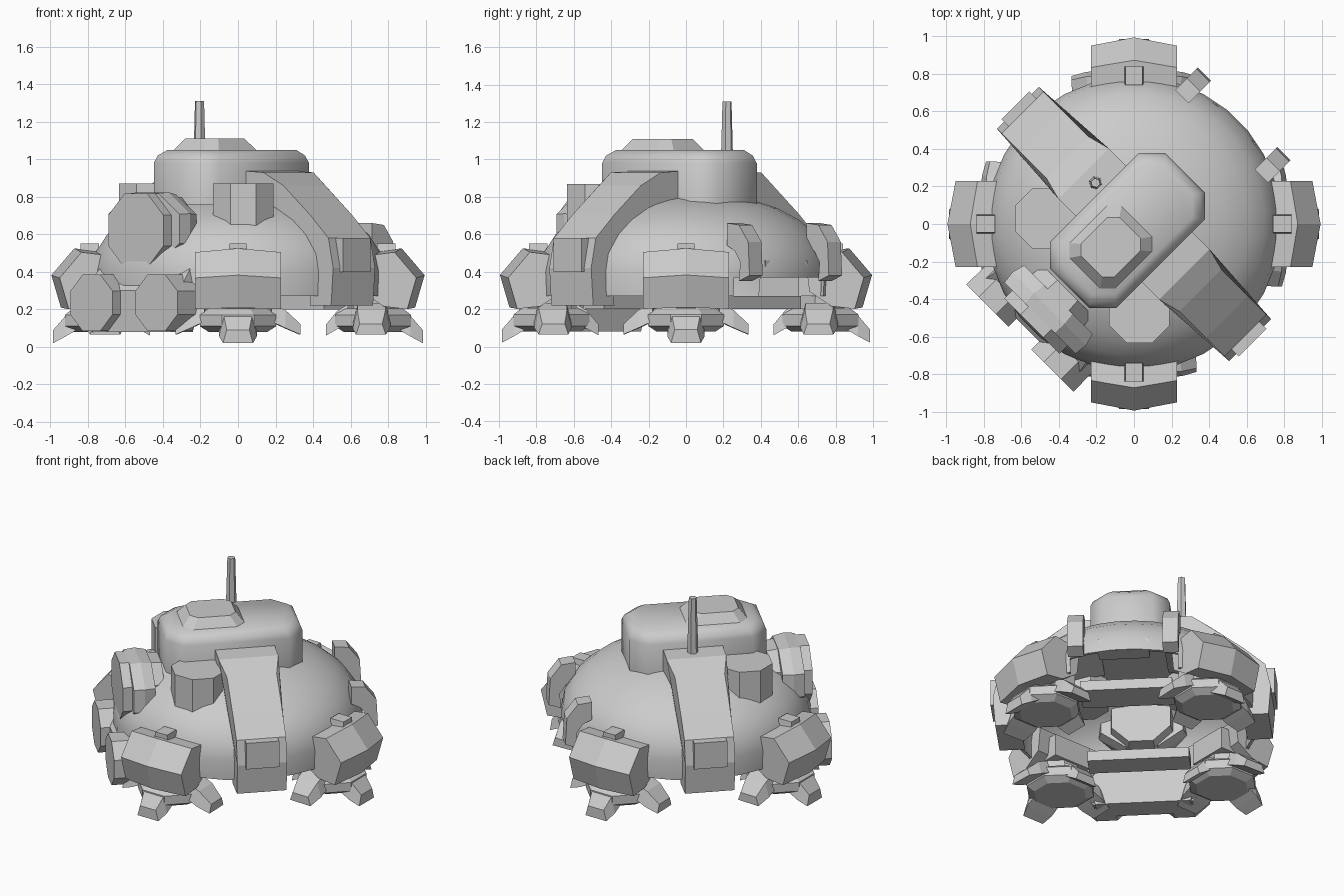
import bpy, bmesh, math
from math import sin, cos, pi, radians
from mathutils import Matrix, Vector

cube = bpy.data.objects.get("Cube")
if cube:
    bpy.data.objects.remove(cube)

grey = bpy.data.materials.new("hull_grey")
grey.use_nodes = True
grey.diffuse_color = (0.6, 0.6, 0.6, 1)
grey.node_tree.nodes["Principled BSDF"].inputs["Base Color"].default_value = (0.6, 0.6, 0.6, 1)

# The hull is turned so that its guns point along a diagonal
HULL = Matrix.Rotation(radians(-45), 4, 'Z')


def loft(name, rings, matrix=HULL, smooth=0):
    """Skin a list of closed rings and cap both ends."""
    bm = bmesh.new()
    rows = [[bm.verts.new(p) for p in ring] for ring in rings]
    n = len(rows[0])
    for a, b in zip(rows, rows[1:]):
        for i in range(n):
            j = (i + 1) % n
            bm.faces.new((a[i], a[j], b[j], b[i]))
    bm.faces.new(rows[0])
    bm.faces.new(rows[-1])
    bmesh.ops.recalc_face_normals(bm, faces=bm.faces)
    bm.transform(matrix)
    mesh = bpy.data.meshes.new(name)
    bm.to_mesh(mesh)
    bm.free()
    mesh.materials.append(grey)
    obj = bpy.data.objects.new(name, mesh)
    bpy.context.collection.objects.link(obj)
    if smooth:
        bpy.ops.object.select_all(action='DESELECT')
        obj.select_set(True)
        bpy.context.view_layer.objects.active = obj
        bpy.ops.object.shade_smooth_by_angle(angle=radians(smooth))
    return obj


def box(name, x, y, z, matrix=HULL):
    rect = [(x[0], y[0]), (x[1], y[0]), (x[1], y[1]), (x[0], y[1])]
    return loft(name, [[(a, b, h) for a, b in rect] for h in z], matrix)


def disc(r, h, sides=8, cx=0, cy=0):
    """Horizontal regular ring at height h."""
    return [(cx + r * cos((k + .5) * 2 * pi / sides),
             cy + r * sin((k + .5) * 2 * pi / sides), h) for k in range(sides)]


def barrel(name, cx, cz, steps, sides=8, squash=1.0):
    """Cylinder along y from (radius, y) steps."""
    loft(name, [[(cx + x, y, cz + z * squash) for x, z, _ in disc(r, 0, sides)]
                for r, y in steps])


def capsule(w, y0, y1, cut, h):
    """Rectangle with clipped corners."""
    return [(-w + cut, y0, h), (w - cut, y0, h), (w, y0 + cut, h), (w, y1 - cut, h),
            (w - cut, y1, h), (-w + cut, y1, h), (-w, y1 - cut, h), (-w, y0 + cut, h)]


# Dome hull: a thin shell, open underneath
dome_curve = [(.1, .83), (.35, .785), (.49, .74), (.61, .675), (.7, .6), (.765, .5),
              (.785, .4), (.78, .27)]
inner = [disc(r - .02, max(z - .02, .27), 32) for r, z in dome_curve]
outer = [disc(r, z, 32) for r, z in reversed(dome_curve)]
dome = loft("dome_hull", inner + outer, smooth=40)

# Rear doorway cut into the dome
cutter = box("doorway_cutter", (-.34, .34), (.45, 1), (.1, .37))
cutter.hide_render = True
cutter.hide_viewport = True
door = dome.modifiers.new("doorway", 'BOOLEAN')
door.object = cutter
door.solver = 'EXACT'

# Floor plates under the hull and the door housing
box("rear_floor_plate", (-.29, .29), (.36, .58), (.2, .27))
box("front_floor_plate", (-.32, .32), (-.46, -.3), (.2, .27))
box("door_housing", (-.16, .16), (.66, .76), (.37, .46))

# Turret and hatch
loft("turret", [capsule(.25, -.485, .385, .1, .76), capsule(.25, -.485, .385, .1, .98),
                capsule(.235, -.47, .37, .1, 1.02), capsule(.195, -.425, .335, .09, 1.05)],
     smooth=50)
loft("turret_hatch", [capsule(.17, -.37, .02, .055, 1.0), capsule(.17, -.37, .02, .055, 1.05),
                      capsule(.125, -.32, -.03, .045, 1.11)], smooth=30)

# Side bands running from the turret to the skirt, with a plate on each
band = [(.2, .94), (.38, .93), (.5, .86), (.7, .705), (.84, .58), (.875, .42), (.86, .22),
        (.7, .22), (.72, .4), (.63, .55), (.4, .7), (.2, .75)]
for s, side in ((1, "left"), (-1, "right")):
    loft(f"{side}_band", [[(s * x, y * (1.2 if x < .4 else 1), z) for x, z in band]
                          for y in (-.158, .158)])
    box(f"{side}_band_plate", sorted((s * .79, s * .895)), (-.105, .105), (.4, .58))

# Upper gun with collar
barrel("upper_gun_collar", 0, .63, [(.28, -.57), (.3, -.64), (.29, -.71)], squash=.7)
barrel("upper_gun", 0, .62, [(.2, -.5), (.225, -.66), (.225, -.77)], squash=.95)

# Lower gun pair in its housing
loft("lower_gun_housing", [[(x, -.8 if z < .35 else -.7, z), (-x, -.8 if z < .35 else -.7, z),
                            (-x, -.64, z), (x, -.64, z)]
                           for x, z in ((.3, .08), (.36, .3), (.34, .42))])
for s, side in ((1, "left"), (-1, "right")):
    barrel(f"{side}_lower_gun", s * .245, .235, [(.17, -.66), (.172, -.86)], squash=.95)

# Rear brackets curving over the back of the dome
hook = [(.66, .66), (.75, .65), (.82, .56), (.83, .38),
        (.75, .35), (.76, .45), (.72, .51), (.66, .54)]
for s, side in ((1, "left"), (-1, "right")):
    loft(f"{side}_rear_bracket", [[(s * x, y, z) for y, z in hook] for x in (.25, .35)])

# Sensor drums on the dome
for s, side in ((1, "left"), (-1, "right")):
    loft(f"{side}_sensor_drum", [disc(.175, h, 8, s * .355, -.315) for h in (.6, .87)])

# Antenna
loft("antenna", [disc(.035, .8, 6, -.3, .01), disc(.035, .94, 6, -.3, .01),
                 disc(.025, 1.31, 6, -.3, .01)], smooth=40)

# Four legs, built facing -y and turned into place
knee = [(.66, .46), (.74, .5), (.86, .515), (.98, .375), (.93, .205), (.8, .22), (.68, .3)]
toe = [(.1, .14, .2, .09), (.1, .2, .165, .055), (.08, .265, .09, .02)]
for k, place in enumerate(("front", "left", "back", "right")):
    turn = Matrix.Rotation(k * pi / 2, 4, 'Z')
    loft(f"{place}_knee_armour", [[(x, -r * f, z * g) for r, z in knee] for x, f, g in
                                  ((-.23, .97, .98), (0, 1.015, 1.02), (.23, .97, .98))], turn)
    loft(f"{place}_knee_knob", [[(-w, -.84, h), (w, -.84, h), (w, -.74, h), (-w, -.74, h)]
                                for w, h in ((.06, .45), (.045, .55))], turn)
    box(f"{place}_hip", (-.14, .14), (-.75, -.6), (.27, .42), turn)
    loft(f"{place}_shin", [disc(.13, .16, 8, 0, -.73), disc(.15, .36, 8, 0, -.76)], turn)
    loft(f"{place}_foot", [disc(.17, .08, 8, 0, -.72), disc(.22, .11, 8, 0, -.72),
                           disc(.22, .17, 8, 0, -.72), disc(.17, .205, 8, 0, -.72)], turn)
    # Splayed toes: a long pair at the sides, short ones in line with the leg
    for n, (angle, reach, lift) in enumerate(((0, 1, 0), (92, 1.25, .045),
                                              (-92, 1.25, .045), (180, .95, .04))):
        spin = turn @ Matrix.Translation((0, -.72, lift)) @ Matrix.Rotation(radians(angle), 4, 'Z')
        loft(f"{place}_toe_{n + 1}", [[(-w, -d * reach, lo), (w, -d * reach, lo),
                                       (w * .75, -d * reach, hi - lift * .3),
                                       (-w * .75, -d * reach, hi - lift * .3)]
                                      for w, d, hi, lo in toe], spin)
